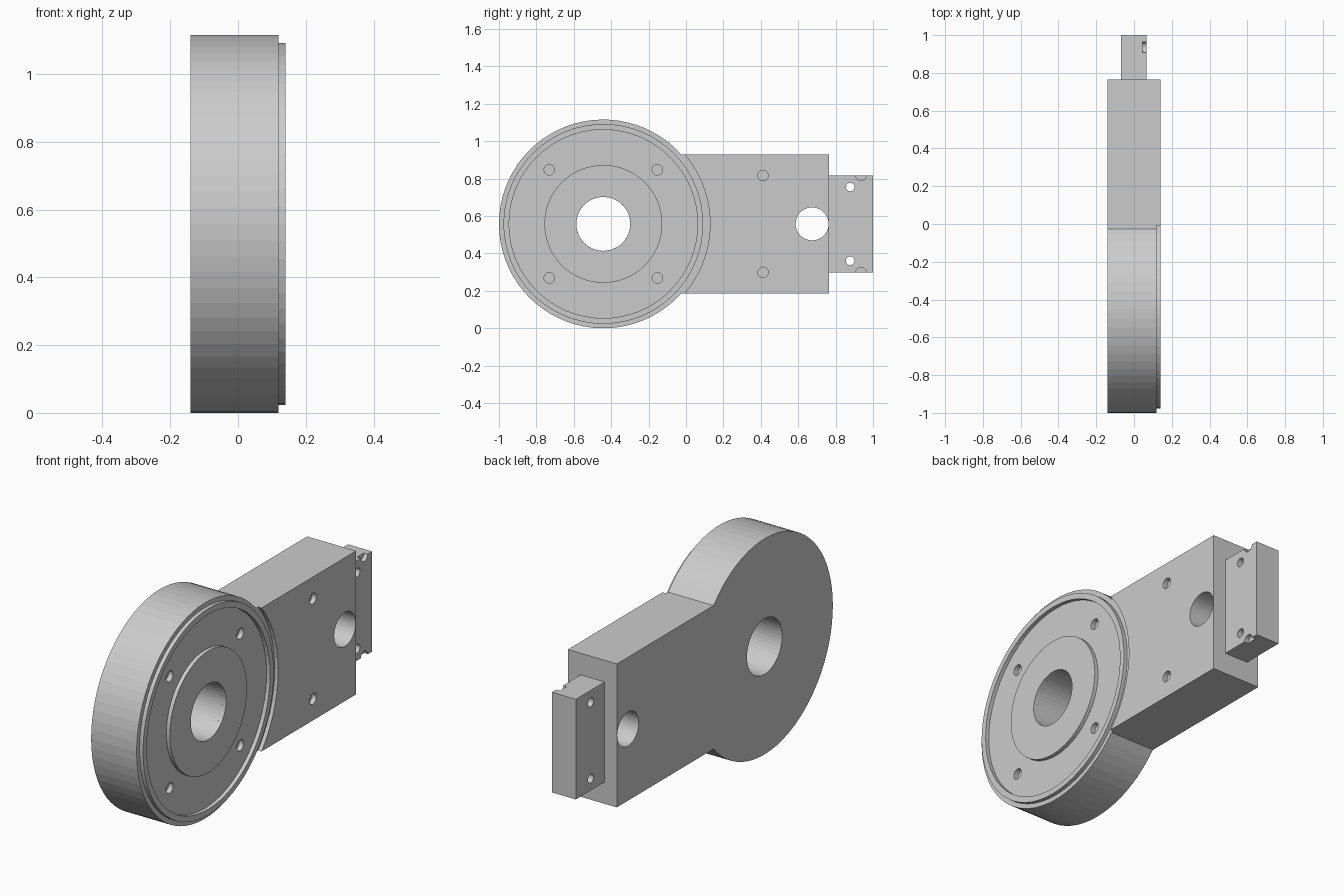
import bpy, bmesh
from math import sin, cos, pi, acos, asin

if "Cube" in bpy.data.objects:
    bpy.data.objects.remove(bpy.data.objects["Cube"])

YC, ZC, R = -0.442, 0.558, 0.558      # disc centre and radius
X0, FLOOR, X1 = -0.14, 0.12, 0.14     # back face, recessed floor, front face
HALF_H, BLOCK_END = 0.371, 0.765
SEG = 64


def finish(name, bm):
    bmesh.ops.recalc_face_normals(bm, faces=bm.faces[:])
    me = bpy.data.meshes.new(name)
    bm.to_mesh(me)
    bm.free()
    ob = bpy.data.objects.new(name, me)
    bpy.context.collection.objects.link(ob)
    return ob


def add_prism(bm, pts, xa, xb):
    """Extrude a (y, z) outline along x."""
    a = [bm.verts.new((xa, y, z)) for y, z in pts]
    b = [bm.verts.new((xb, y, z)) for y, z in pts]
    n = len(pts)
    bm.faces.new(a[::-1])
    bm.faces.new(b)
    for i in range(n):
        j = (i + 1) % n
        bm.faces.new((a[i], a[j], b[j], b[i]))


def circle(y, z, r, n):
    return [(y + r * cos(2 * pi * i / n), z + r * sin(2 * pi * i / n)) for i in range(n)]


def prism(name, pts, xa, xb):
    bm = bmesh.new()
    add_prism(bm, pts, xa, xb)
    return finish(name, bm)


def ring(name, r_in, r_out, xa, xb):
    bm = bmesh.new()
    loops = [[bm.verts.new((x, y, z)) for y, z in circle(YC, ZC, r, SEG)]
             for x, r in ((xa, r_in), (xb, r_in), (xb, r_out), (xa, r_out))]
    for k in range(4):
        p, q = loops[k], loops[(k + 1) % 4]
        for i in range(SEG):
            j = (i + 1) % SEG
            bm.faces.new((p[i], p[j], q[j], q[i]))
    return finish(name, bm)


def cut(ob, holes):
    """Subtract disjoint round holes: (y, z, r, x start, x end, sides)."""
    bm = bmesh.new()
    for y, z, r, xa, xb, n in holes:
        add_prism(bm, circle(y, z, r, n), xa, xb)
    cutter = finish("cutter", bm)
    cutter.hide_render = True
    mod = ob.modifiers.new("cut", 'BOOLEAN')
    mod.operation, mod.solver, mod.object = 'DIFFERENCE', 'EXACT', cutter
    bpy.context.view_layer.objects.active = ob
    bpy.ops.object.modifier_apply(modifier=mod.name)
    bpy.data.objects.remove(cutter)


# Body: disc arc running into the rectangular block
a0 = asin(HALF_H / R)
outline = [(YC + R * cos(a0 + (2 * pi - 2 * a0) * i / 56),
            ZC + R * sin(a0 + (2 * pi - 2 * a0) * i / 56)) for i in range(57)]
outline += [(BLOCK_END, ZC - HALF_H), (BLOCK_END, ZC + HALF_H)]
body = prism("body", outline, X0, X1)

# Round clearance recess in the face
cut(body, [(YC, ZC, 0.571, FLOOR, 0.3, SEG)])

# Through bores and shallow screw holes
holes = [(YC, ZC, 0.144, -0.3, 0.3, 48), (0.674, ZC, 0.088, -0.3, 0.3, 40)]
for s in (-1, 1):
    for y in (-0.289, 0.289):
        holes.append((YC + y, ZC + s * 0.289, 0.028, FLOOR - 0.025, 0.3, 20))
    holes.append((0.412, ZC + s * 0.259, 0.028, X1 - 0.025, 0.3, 20))
cut(body, holes)

# Raised rim and centre boss on the recessed floor
ring("rim", 0.504, 0.534, FLOOR, X1)
ring("boss", 0.144, 0.315, FLOOR, X1)

# End tab with through holes and edge notches
T = 0.259
tab = prism("end_tab", [(BLOCK_END, ZC - T), (1, ZC - T), (1, ZC + T), (BLOCK_END, ZC + T)],
            -0.07, 0.067)
tab_holes = []
for s in (-1, 1):
    tab_holes.append((0.878, ZC + s * 0.197, 0.023, -0.3, 0.3, 20))
    tab_holes.append((0.936, ZC + s * (T + 0.002), 0.029, 0.045, 0.3, 20))
cut(tab, tab_holes)
